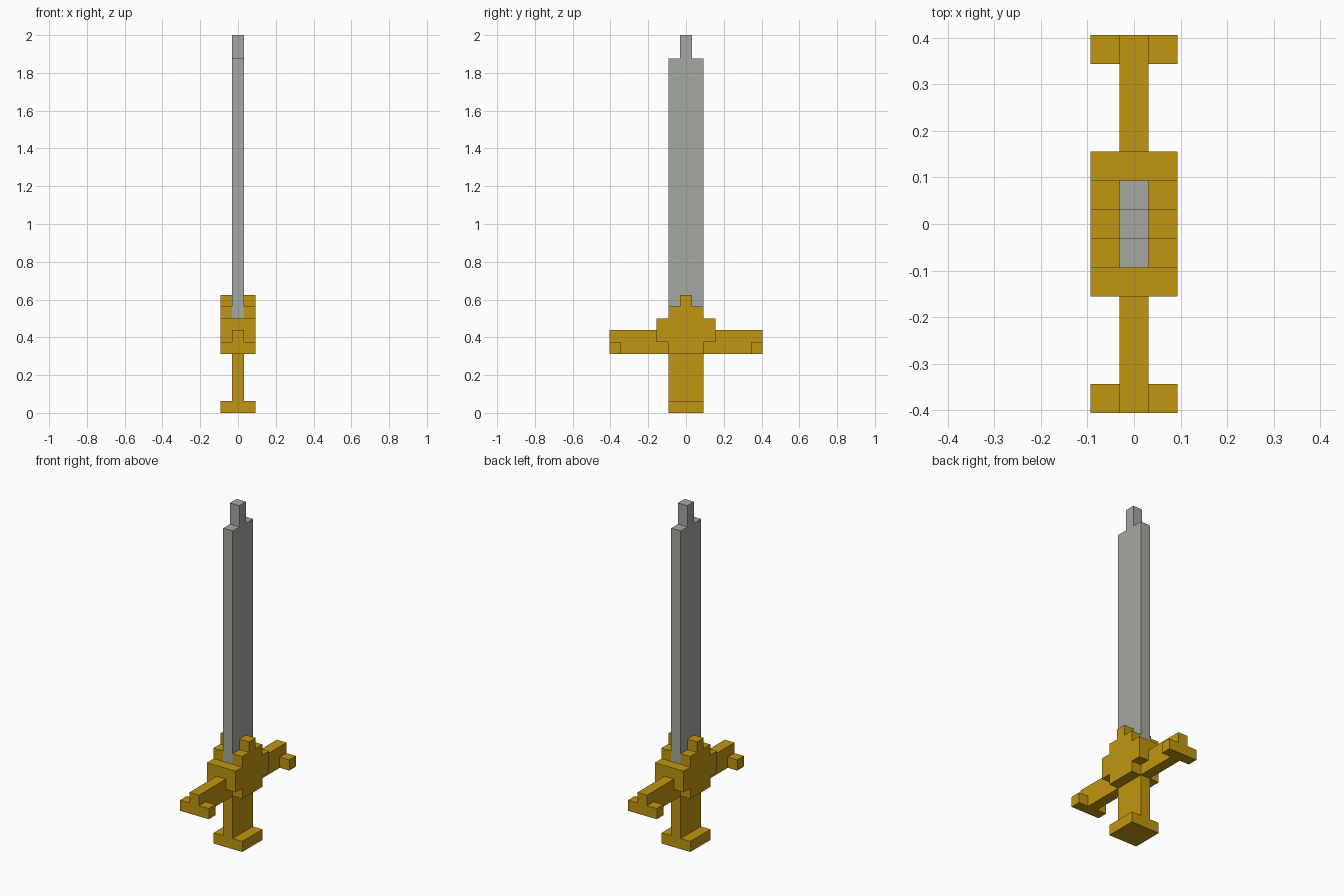
import bpy, bmesh

if "Cube" in bpy.data.objects:
    bpy.data.objects.remove(bpy.data.objects["Cube"])

U = 2 / 32  # one block of the stepped design


def material(name, rgb):
    m = bpy.data.materials.new(name)
    m.diffuse_color = (*rgb, 1)
    m.use_nodes = True
    m.node_tree.nodes["Principled BSDF"].inputs["Base Color"].default_value = m.diffuse_color
    return m


gold = material("gold", (0.533, 0.305, 0.005))
steel = material("steel grey", (0.381, 0.392, 0.361))


def slab(name, half_profile, x0, x1, mat):
    """Mirror a (y, z) half outline, listed bottom to top, and extrude it from x0 to x1."""
    outline = half_profile + [(-y, z) for y, z in reversed(half_profile)]
    bm = bmesh.new()
    face = bm.faces.new([bm.verts.new((x0 * U, y * U, z * U)) for y, z in outline])
    ext = bmesh.ops.extrude_face_region(bm, geom=[face])
    verts = [v for v in ext["geom"] if isinstance(v, bmesh.types.BMVert)]
    bmesh.ops.translate(bm, verts=verts, vec=((x1 - x0) * U, 0, 0))
    bmesh.ops.recalc_face_normals(bm, faces=bm.faces)
    mesh = bpy.data.meshes.new(name)
    bm.to_mesh(mesh)
    bm.free()
    mesh.materials.append(mat)
    obj = bpy.data.objects.new(name, mesh)
    bpy.context.collection.objects.link(obj)
    return obj


def box(name, lo, hi, mat):
    obj = slab(name, [(0.5, 0), (0.5, 1)], lo[0], hi[0], mat)
    for v in obj.data.vertices:
        v.co.y = (hi[1] if v.co.y > 0 else lo[1]) * U
        v.co.z = (hi[2] if v.co.z > U / 2 else lo[2]) * U
    return obj


# Blade with narrow stepped tip
slab("blade", [(1.5, 8), (1.5, 30), (0.5, 30), (0.5, 32)], -0.5, 0.5, steel)

# Grip, crossbar and guard core share one flat outline
slab("grip_and_crossbar",
     [(1.5, 1), (1.5, 5), (6.5, 5), (6.5, 7), (2.5, 7), (2.5, 8)], -0.5, 0.5, gold)

# Pommel
box("pommel", (-1.5, -1.5, 0), (1.5, 1.5, 1), gold)

# Stepped guard plates and crossbar end studs on both sides
plate = [(1.5, 5), (1.5, 6), (2.5, 6), (2.5, 8), (1.5, 8), (1.5, 9), (0.5, 9), (0.5, 10)]
for side, x0 in (("left", -1.5), ("right", 0.5)):
    slab(f"guard_plate_{side}", plate, x0, x0 + 1, gold)
    for end, y0 in (("front", -6.5), ("back", 5.5)):
        box(f"end_stud_{end}_{side}", (x0, y0, 5), (x0 + 1, y0 + 1, 6), gold)
